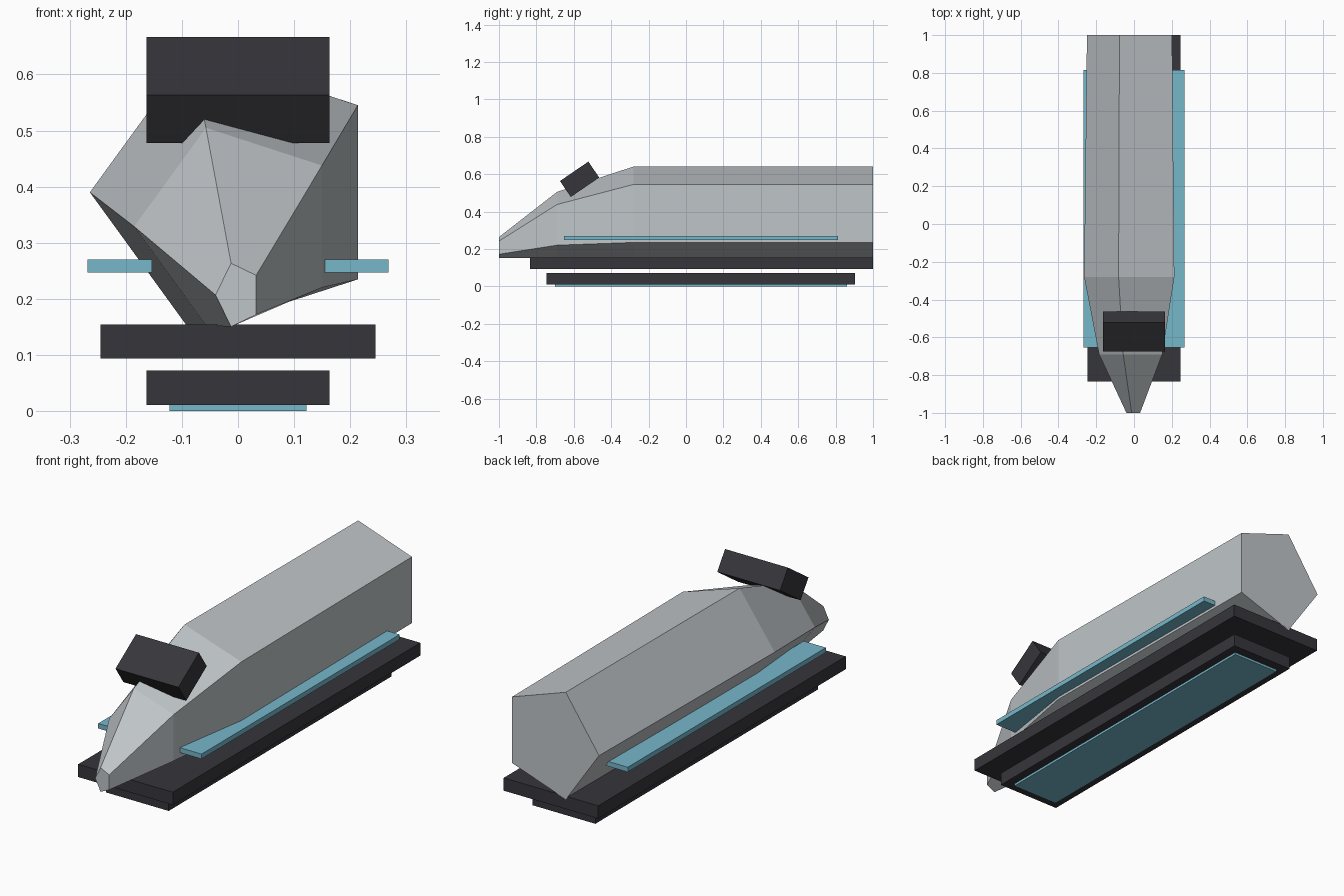
import bpy, bmesh, math
from mathutils import Matrix, Vector

cube = bpy.data.objects.get("Cube")
if cube:
    bpy.data.objects.remove(cube, do_unlink=True)


def material(name, rgb):
    m = bpy.data.materials.new(name)
    m.use_nodes = True
    color = (*rgb, 1)
    m.diffuse_color = color
    m.node_tree.nodes["Principled BSDF"].inputs["Base Color"].default_value = color
    return m


grey = material("hull grey", (0.52, 0.555, 0.575))
dark = material("charcoal", (0.037, 0.036, 0.044))
blue = material("glow blue", (0.18, 0.475, 0.59))


def finish(name, bm, mat):
    bmesh.ops.recalc_face_normals(bm, faces=bm.faces)
    mesh = bpy.data.meshes.new(name)
    bm.to_mesh(mesh)
    bm.free()
    mesh.materials.append(mat)
    obj = bpy.data.objects.new(name, mesh)
    bpy.context.collection.objects.link(obj)
    return obj


def box(name, low, high, mat, tilt=0):
    low, high = Vector(low), Vector(high)
    bm = bmesh.new()
    bmesh.ops.create_cube(bm, size=1)
    bmesh.ops.scale(bm, vec=high - low, verts=bm.verts)
    obj = finish(name, bm, mat)
    obj.matrix_world = Matrix.Translation((low + high) / 2) @ Matrix.Rotation(tilt, 4, "X")
    return obj


# Five-sided hull: each station is (y, centre z, x radius, z radius)
stations = [(-1, 0.207, 0.04, 0.0595), (-0.69, 0.329, 0.185, 0.185),
            (-0.28, 0.39, 0.264, 0.264), (1, 0.39, 0.249, 0.264)]
angles = [math.radians(36 + 72 * i) for i in range(5)]
bm = bmesh.new()
rings = [[bm.verts.new((rx * math.cos(a), y, cz + rz * math.sin(a))) for a in angles]
         for y, cz, rx, rz in stations]
for a, b in zip(rings, rings[1:]):
    for i in range(5):
        j = (i + 1) % 5
        bm.faces.new((a[i], a[j], b[j], b[i]))
bm.faces.new(rings[0])
bm.faces.new(rings[-1])
finish("hull", bm, grey)

# Tilted cabin block on the nose slope
box("cabin", (-0.163, -0.661, 0.521), (0.163, -0.477, 0.624), dark, math.radians(34.3))

# Deck, lower keel and the glowing strip beneath
box("deck", (-0.245, -0.833, 0.094), (0.245, 1, 0.154), dark)
box("keel", (-0.163, -0.746, 0.011), (0.163, 0.904, 0.072), dark)
box("belly_strip", (-0.122, -0.70, 0), (0.122, 0.86, 0.022), blue)

# Side fins
for side, x0, x1 in (("left", 0.153, 0.268), ("right", -0.268, -0.153)):
    box(side + "_fin", (x0, -0.653, 0.247), (x1, 0.814, 0.27), blue)
